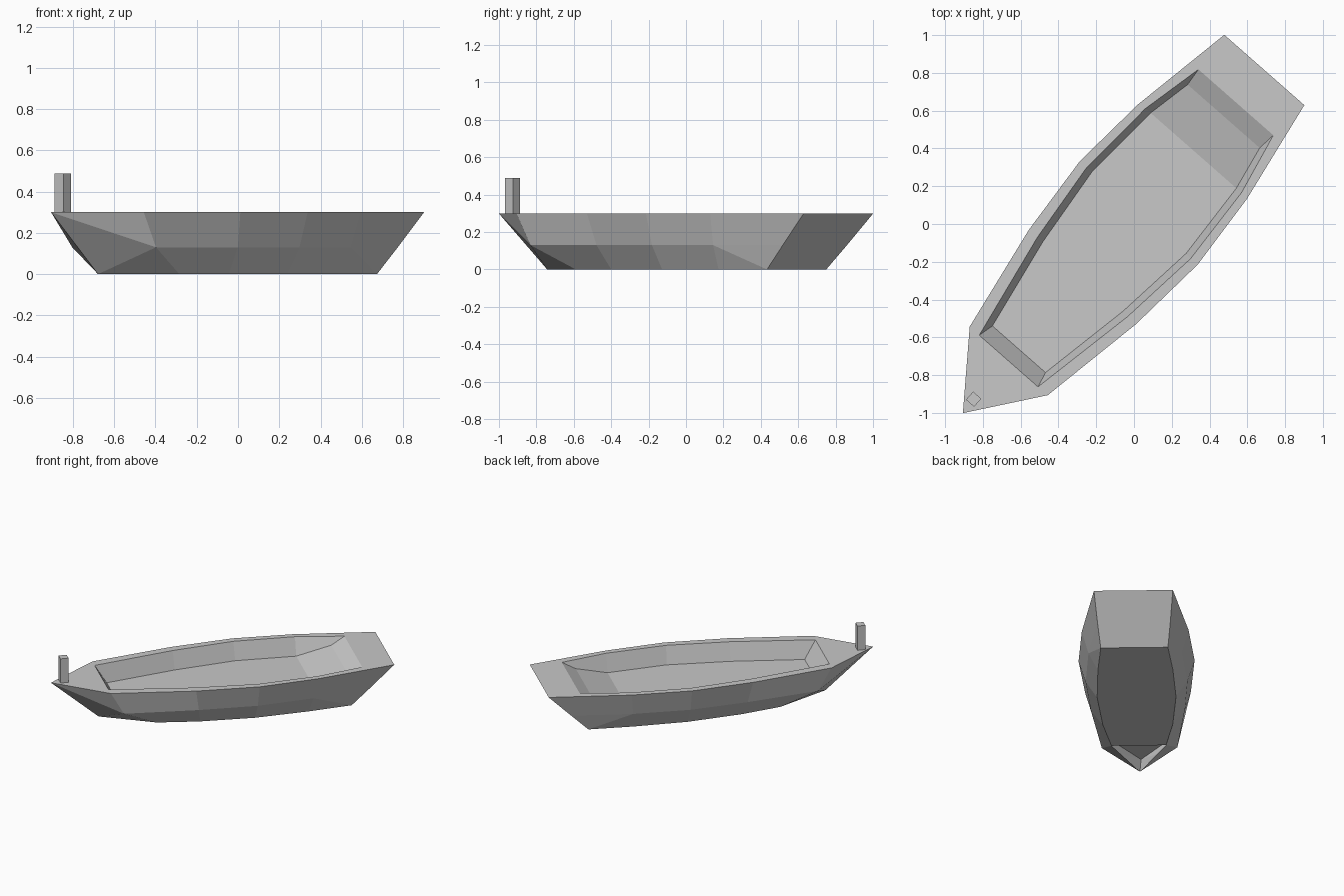
import bpy
import bmesh
from math import radians
from mathutils import Matrix

default_cube = bpy.data.objects.get("Cube")
if default_cube:
    bpy.data.objects.remove(default_cube, do_unlink=True)

# The boat lies diagonally: local x runs from bow to stern
PLACE = Matrix.Translation((-0.015, 0.013, 0)) @ Matrix.Rotation(radians(48.7), 4, "Z")

grey = bpy.data.materials.new("plain_grey")
grey.use_nodes = True
grey.diffuse_color = (0.58, 0.58, 0.58, 1)
grey.node_tree.nodes["Principled BSDF"].inputs["Base Color"].default_value = (0.58, 0.58, 0.58, 1)


def finish(name, bm):
    """Turn a bmesh into a placed, flat-shaded object."""
    bmesh.ops.recalc_face_normals(bm, faces=bm.faces)
    mesh = bpy.data.meshes.new(name)
    bm.to_mesh(mesh)
    bm.free()
    mesh.materials.append(grey)
    obj = bpy.data.objects.new(name, mesh)
    obj.matrix_world = PLACE
    bpy.context.collection.objects.link(obj)
    return obj


# Long lines of the hull: (distance along, half width, height) per station
bottom = [(-0.63, 0.195, 0), (-0.33, 0.25, 0), (0.06, 0.282, 0), (0.45, 0.268, 0), (0.77, 0.24, 0)]
chine = [(-0.887, 0.27, 0.13), (-0.36, 0.335, 0.13), (0.06, 0.364, 0.13), (0.47, 0.335, 0.13), (0.9, 0.26, 0.13)]
deck = [(-0.982, 0.275, 0.3), (-0.39, 0.378, 0.3), (0.062, 0.415, 0.3), (0.49, 0.382, 0.3), (1.068, 0.282, 0.3)]
rim = [(-0.983, 0.207, 0.3), (-0.39, 0.318, 0.3), (0.06, 0.366, 0.3), (0.5, 0.338, 0.3), (0.84, 0.264, 0.3)]
floor = [(-0.9, 0.187, 0.165), (-0.385, 0.281, 0.165), (0.065, 0.33, 0.165), (0.5, 0.302, 0.165), (0.742, 0.254, 0.245)]

# Hull: a closed cross-section loop at each station, bridged to the next
bm = bmesh.new()
lines = (bottom, chine, deck, rim, floor)
rings = []
for station in zip(*lines):
    port = [bm.verts.new((x, w, z)) for x, w, z in station]
    starboard = [bm.verts.new((x, -w, z)) for x, w, z in station]
    rings.append(port + starboard[::-1])
for a, b in zip(rings, rings[1:]):
    for i in range(len(a)):
        j = (i + 1) % len(a)
        bm.faces.new((a[i], a[j], b[j], b[i]))

# Walls at both ends of the well
for ring in (rings[0], rings[-1]):
    bm.faces.new(ring[3:7])

# Stern deck and sloping transom
stern = rings[-1]
bm.faces.new((stern[2], stern[3], stern[6], stern[7]))
bm.faces.new(stern[:3] + stern[7:])

# Pointed bow: faceted sides and deck, left open underneath
tip = bm.verts.new((-1.35, 0, 0.3))
keel = bm.verts.new((-1.005, 0, 0))
bow = rings[0]
for low, mid, high in (bow[:3], bow[:6:-1]):
    bm.faces.new((tip, high, mid))
    bm.faces.new((tip, mid, keel))
    bm.faces.new((keel, mid, low))
bm.faces.new((tip, bow[2], bow[3], bow[6], bow[7]))

# Creases that end the chine at the quarters
for mid, low in ((1, 0), (-2, -1)):
    bmesh.ops.connect_verts(bm, verts=[rings[-2][mid], stern[low]])
finish("hull", bm)

# Square post standing on the bow
bm = bmesh.new()
bmesh.ops.create_cube(bm, size=1)
bmesh.ops.scale(bm, vec=(0.057, 0.057, 0.188), verts=bm.verts)
bmesh.ops.translate(bm, vec=(-1.257, 0.006, 0.394), verts=bm.verts)
finish("bow_post", bm)
